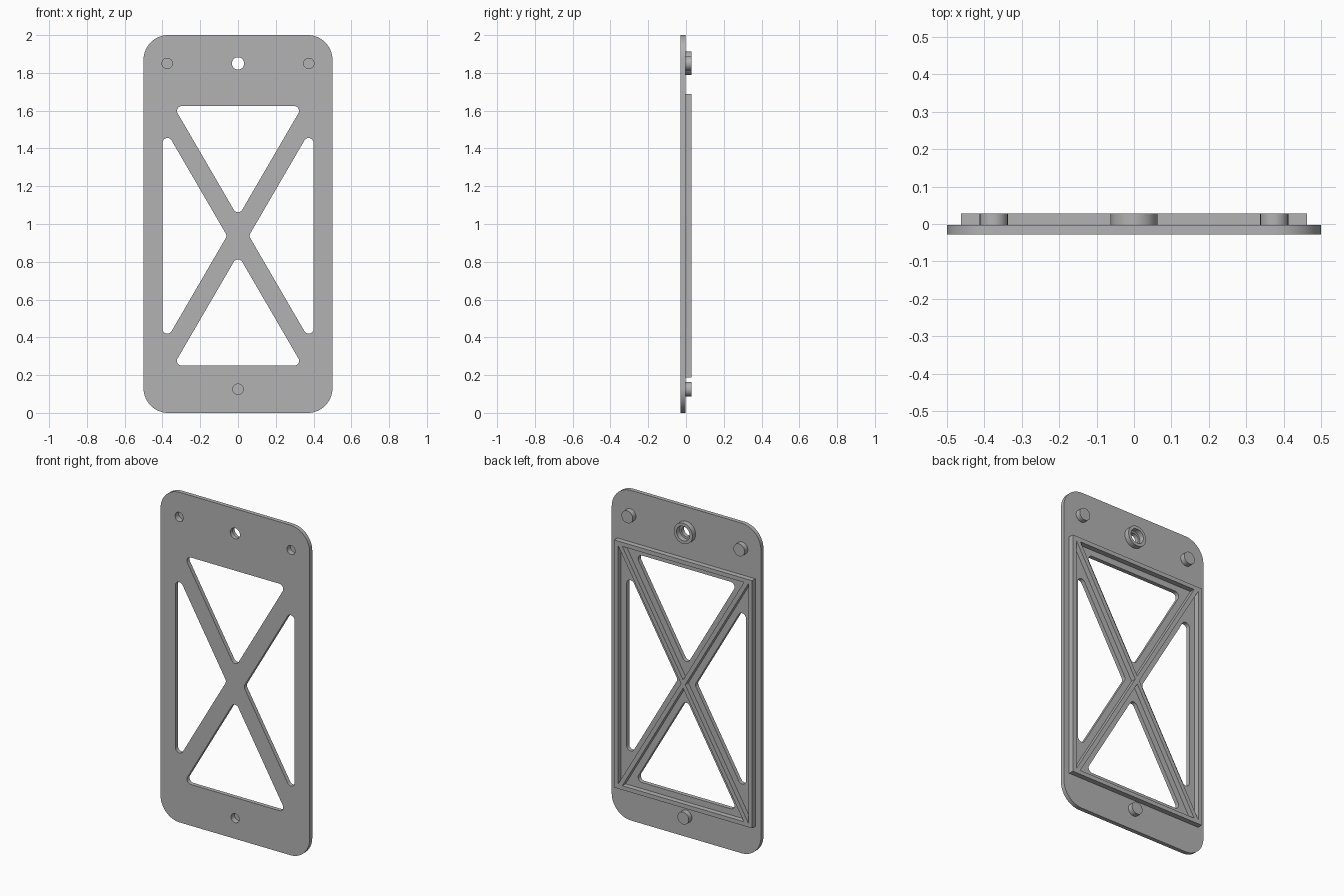
import bpy, bmesh, math
from mathutils import Vector, Matrix

if "Cube" in bpy.data.objects:
    bpy.data.objects.remove(bpy.data.objects["Cube"])

grey = bpy.data.materials.new("mid_grey")
grey.use_nodes = True
colour = (0.45, 0.45, 0.45, 1)
grey.diffuse_color = colour
grey.node_tree.nodes["Principled BSDF"].inputs["Base Color"].default_value = colour

# Depth levels from the front face to the back of the ribs
FRONT, BASE, BACK = -0.028, -0.003, 0.028
PEG_FLOOR = 0.006
MID_Z = 0.9375
SLOPE = 0.6875 / 0.4


def circle(x, z, r, n=48):
    return [(x + r * math.cos(math.tau * i / n), z + r * math.sin(math.tau * i / n))
            for i in range(n)]


def rectangle(hx, z0, z1):
    return [(-hx, z0), (hx, z0), (hx, z1), (-hx, z1)]


def fillet(points, r, steps=10):
    """Round every corner of a convex outline."""
    out = []
    pts = [Vector(p) for p in points]
    for i, p in enumerate(pts):
        a = (pts[i - 1] - p).normalized()
        b = (pts[(i + 1) % len(pts)] - p).normalized()
        half = a.angle(b) / 2
        centre = p + (a + b).normalized() * r / math.sin(half)
        start = p + a * r / math.tan(half) - centre
        end = p + b * r / math.tan(half) - centre
        sweep = math.pi - 2 * half
        if start.x * end.y - start.y * end.x < 0:
            sweep = -sweep
        for k in range(steps + 1):
            t = sweep * k / steps
            c, s = math.cos(t), math.sin(t)
            out.append((centre.x + c * start.x - s * start.y,
                        centre.y + s * start.x + c * start.y))
    return out


def cross_openings(hx, hz, half_strut):
    """Four triangles left in a rectangle by two crossing struts."""
    a = half_strut * math.hypot(1, SLOPE)
    x, z = (hz - a) / SLOPE, min(hx * SLOPE - a, hz)
    tris = []
    for s in (-1, 1):
        tris.append([(0, MID_Z + s * a), (x, MID_Z + s * hz), (-x, MID_Z + s * hz)])
        tris.append([(s * a / SLOPE, MID_Z), (s * hx, MID_Z + z), (s * hx, MID_Z - z)])
    return tris


def slab(name, outlines, y0, y1):
    """Extrude an outline with holes between two depths."""
    curve = bpy.data.curves.new(name, "CURVE")
    curve.dimensions, curve.fill_mode = "2D", "BOTH"
    curve.extrude = (y1 - y0) / 2
    for outline in outlines:
        spline = curve.splines.new("POLY")
        spline.points.add(len(outline) - 1)
        for point, (x, z) in zip(spline.points, outline):
            point.co = (x, z, 0, 1)
        spline.use_cyclic_u = True
    source = bpy.data.objects.new(name + "_outline", curve)
    bpy.context.scene.collection.objects.link(source)
    graph = bpy.context.evaluated_depsgraph_get()
    mesh = bpy.data.meshes.new_from_object(source.evaluated_get(graph))
    bpy.data.objects.remove(source)
    mesh.transform(Matrix.Translation((0, (y0 + y1) / 2, 0)) @ Matrix.Rotation(math.pi / 2, 4, "X"))
    bm = bmesh.new()
    bm.from_mesh(mesh)
    bmesh.ops.remove_doubles(bm, verts=bm.verts, dist=1e-5)
    bmesh.ops.recalc_face_normals(bm, faces=bm.faces)
    bm.to_mesh(mesh)
    bm.free()
    mesh.materials.clear()
    mesh.materials.append(grey)
    obj = bpy.data.objects.new(name, mesh)
    bpy.context.scene.collection.objects.link(obj)
    bpy.ops.object.select_all(action="DESELECT")
    obj.select_set(True)
    bpy.context.view_layer.objects.active = obj
    bpy.ops.object.shade_smooth_by_angle(angle=math.radians(30))
    return obj


pegs = {"left_peg": (0.375, 1.85), "right_peg": (-0.375, 1.85), "bottom_peg": (0, 0.125)}
PEG_R, PEG_HOLE, BOSS_HOLE = 0.0375, 0.0275, 0.0325

# Face plate with windows and holes
windows = [fillet(t, 0.026) for t in cross_openings(0.4, 0.6875, 0.05)]
holes = [circle(x, z, PEG_HOLE) for x, z in pegs.values()]
slab("face_plate", [fillet(rectangle(0.5, 0, 2), 0.13, 16), circle(0, 1.85, BOSS_HOLE)]
     + windows + holes, FRONT, BASE)

# Raised frame and diagonal ribs on the back
slab("rib_frame", [rectangle(0.4625, 0.1875, 1.6875)]
     + cross_openings(0.4375, 0.725, 0.0125), BASE, BACK)

# Hollow pegs with closed ends
for name, (x, z) in pegs.items():
    slab(name + "_wall", [circle(x, z, PEG_R), circle(x, z, PEG_HOLE)], BASE, PEG_FLOOR)
    slab(name + "_end", [circle(x, z, PEG_R)], PEG_FLOOR, BACK)

# Ring boss around the upper hole
slab("ring_boss", [circle(0, 1.85, 0.0625), circle(0, 1.85, 0.044)], BASE, BACK)
